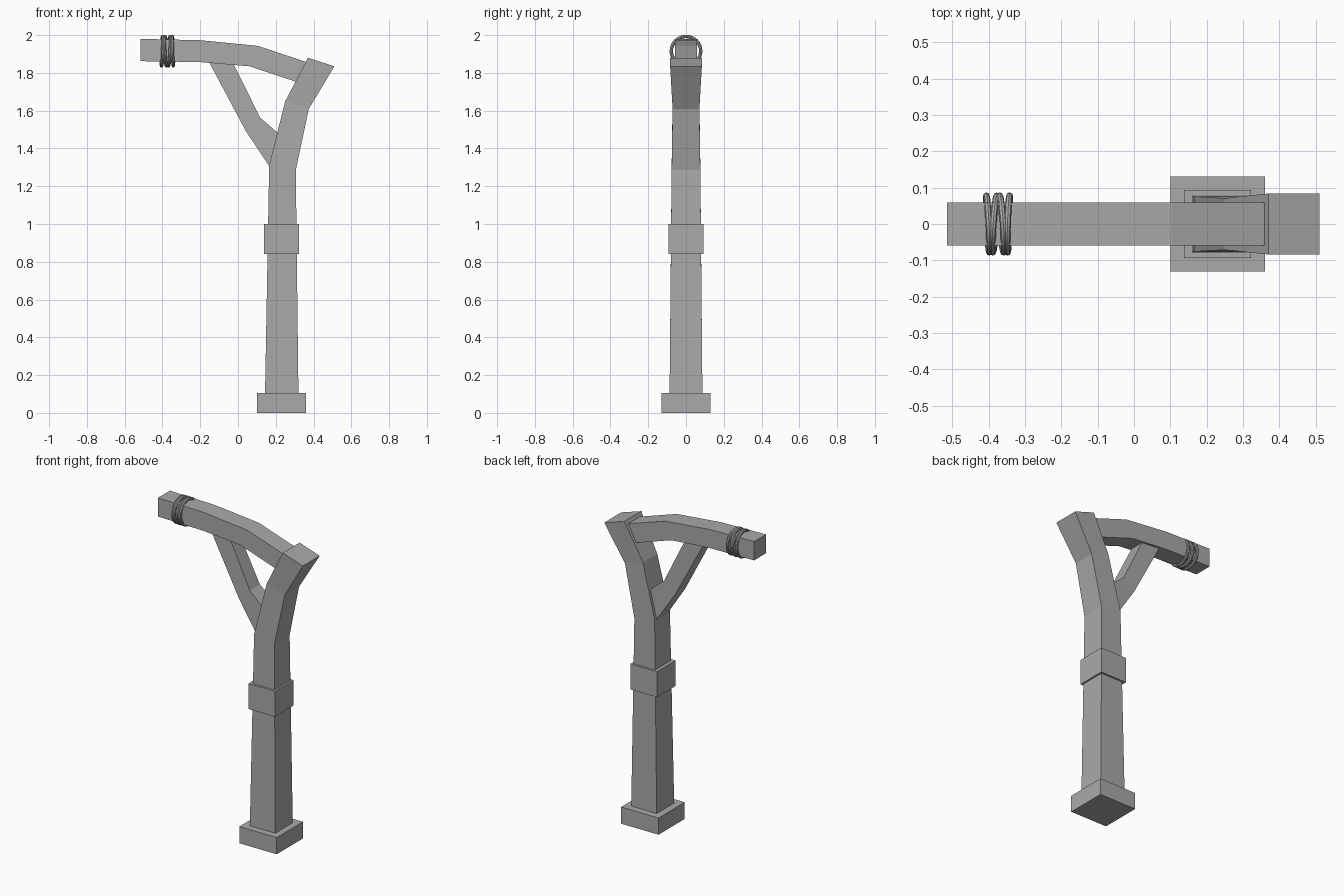
import bpy
import bmesh
from math import radians
from mathutils import Vector

default = bpy.data.objects.get("Cube")
if default:
    bpy.data.objects.remove(default)

# One plain grey for everything
grey = bpy.data.materials.new("plain_grey")
grey.use_nodes = True
grey.diffuse_color = (0.4, 0.4, 0.4, 1)
grey.node_tree.nodes["Principled BSDF"].inputs["Base Color"].default_value = (0.4, 0.4, 0.4, 1)


def bar(name, sections):
    """Square beam lofted through sections: (x, z) edge, (x, z) other edge, half depth."""
    bm = bmesh.new()
    loops = []
    for (xa, za), (xb, zb), h in sections:
        corners = [(xa, -h, za), (xb, -h, zb), (xb, h, zb), (xa, h, za)]
        loops.append([bm.verts.new(c) for c in corners])
    for low, high in zip(loops, loops[1:]):
        for i in range(4):
            j = (i + 1) % 4
            bm.faces.new((low[i], low[j], high[j], high[i]))
    bm.faces.new(loops[0][::-1])
    bm.faces.new(loops[-1])
    bmesh.ops.recalc_face_normals(bm, faces=bm.faces[:])
    mesh = bpy.data.meshes.new(name)
    bm.to_mesh(mesh)
    bm.free()
    mesh.materials.append(grey)
    obj = bpy.data.objects.new(name, mesh)
    bpy.context.collection.objects.link(obj)
    return obj


def block(name, x0, x1, z0, z1, half):
    return bar(name, [((x0, z0), (x1, z0), half), ((x0, z1), (x1, z1), half)])


# Foot and collar around the post
block("foot_block", 0.10, 0.36, 0, 0.105, 0.13)
block("post_collar", 0.138, 0.322, 0.84, 1.0, 0.093)

# Tapered post bending outward at the top
bar("post", [
    ((0.143, 0.1), (0.32, 0.1), 0.087),
    ((0.165, 1.31), (0.306, 1.285), 0.076),
    ((0.25, 1.65), (0.375, 1.61), 0.071),
    ((0.37, 1.88), (0.51, 1.835), 0.084),
])

# Sagging cross arm
bar("cross_arm", [
    ((-0.515, 1.98), (-0.515, 1.862), 0.059),
    ((-0.2, 1.973), (-0.2, 1.857), 0.059),
    ((0.105, 1.943), (0.06, 1.835), 0.059),
    ((0.367, 1.856), (0.33, 1.745), 0.059),
])

# Diagonal brace from post to arm
bar("brace", [
    ((0.21, 1.24), (0.26, 1.44), 0.058),
    ((0.04, 1.495), (0.117, 1.563), 0.05),
    ((-0.157, 1.865), (-0.032, 1.865), 0.045),
])

# Rope coils wrapped around the arm end
for i, (tilt, yaw) in enumerate([(2, 3), (-3, -4), (3, 4), (-2, -2)]):
    bpy.ops.mesh.primitive_torus_add(
        major_radius=0.078, minor_radius=0.009, major_segments=32, minor_segments=8,
        location=Vector((-0.402 + 0.019 * i, 0, 1.915)),
        rotation=(0, radians(90 + tilt), radians(yaw)))
    ring = bpy.context.object
    ring.name = f"rope_coil_{i + 1}"
    ring.data.materials.append(grey)
    bpy.ops.object.shade_smooth_by_angle()
